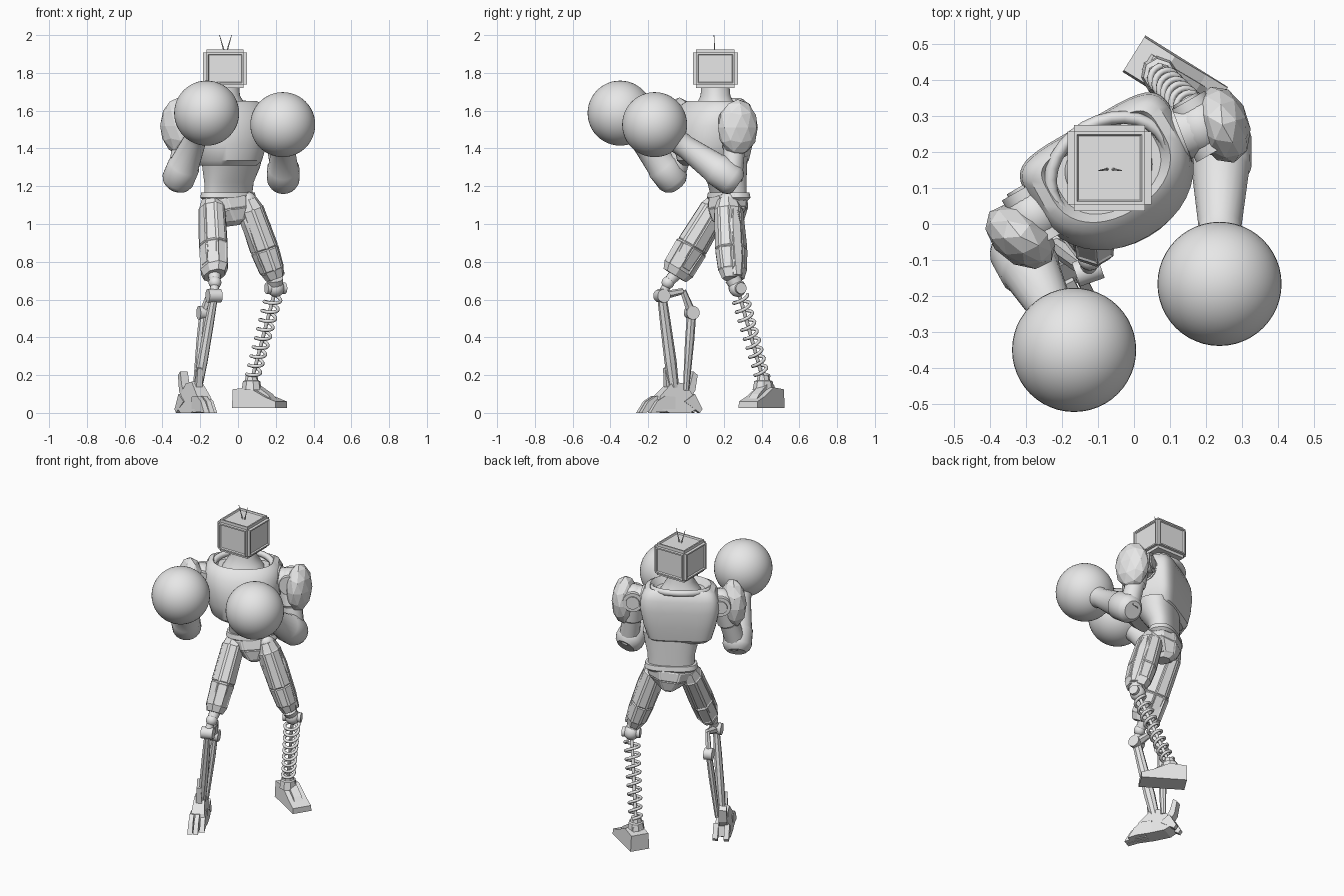
import bpy, bmesh, math
from mathutils import Matrix, Vector as V

if "Cube" in bpy.data.objects:
    bpy.data.objects.remove(bpy.data.objects["Cube"], do_unlink=True)

GREY = (0.8, 0.8, 0.8, 1)
metal = bpy.data.materials.new("light grey metal")
metal.use_nodes = True
metal.diffuse_color = GREY
metal.node_tree.nodes["Principled BSDF"].inputs["Base Color"].default_value = GREY

YAW = math.radians(30)


def place(x, y, z, yaw=YAW):
    return Matrix.Translation((x, y, z)) @ Matrix.Rotation(yaw, 4, 'Z')


def finish(name, bm, smooth=None):
    bmesh.ops.recalc_face_normals(bm, faces=bm.faces[:])
    me = bpy.data.meshes.new(name)
    bm.to_mesh(me)
    bm.free()
    me.materials.append(metal)
    ob = bpy.data.objects.new(name, me)
    bpy.context.collection.objects.link(ob)
    if smooth:
        bpy.ops.object.select_all(action='DESELECT')
        ob.select_set(True)
        bpy.context.view_layer.objects.active = ob
        bpy.ops.object.shade_smooth_by_angle(angle=math.radians(smooth))
    return ob


def loft(name, rings, smooth=None, panel=0):
    bm = bmesh.new()
    rows = [[bm.verts.new(p) for p in r] for r in rings]
    n = len(rows[0])
    sides = []
    for lo, hi in zip(rows, rows[1:]):
        for i in range(n):
            j = (i + 1) % n
            sides.append(bm.faces.new((lo[i], lo[j], hi[j], hi[i])))
    bm.faces.new(rows[0][::-1])
    bm.faces.new(rows[-1])
    bmesh.ops.recalc_face_normals(bm, faces=bm.faces[:])
    if panel:
        big = [f for f in sides if f.calc_area() > 0.004]
        bmesh.ops.inset_individual(bm, faces=big, thickness=0.009, depth=panel)
    return finish(name, bm, smooth)


def limb(name, a, b, profile, n=8, smooth=None, panel=0, facing=(0.5, -0.87, 0)):
    """Tapered tube from a to b; profile rows are (t, half width, half depth)."""
    a, b = V(a), V(b)
    axis = (b - a).normalized()
    side = V(facing).cross(axis).normalized()
    front = axis.cross(side)
    rings = []
    for t, w, d in profile:
        c = a.lerp(b, t)
        angs = [(i + 0.5) * math.tau / n for i in range(n)]
        rings.append([c + side * w * math.cos(g) + front * d * math.sin(g) for g in angs])
    return loft(name, rings, smooth, panel)


def rod(name, a, b, r, r2=None, n=12):
    r2 = r2 or r
    return limb(name, a, b, [(0, r, r), (1, r2, r2)], n, 40)


def ball(name, c, r, seg=24):
    bm = bmesh.new()
    bmesh.ops.create_uvsphere(bm, u_segments=seg, v_segments=seg // 2, radius=r)
    bm.transform(Matrix.Translation(c))
    return finish(name, bm, 60)


def slab(name, outline, width, m, tip=1.0):
    """Side outline (forward, up) given a width; the top may narrow by tip."""
    top = max(z for _, z in outline)
    rings = []
    for s in (-0.5, 0.5):
        rings.append([m @ V((s * width * (1 + (tip - 1) * z / top), -p, z)) for p, z in outline])
    return loft(name, rings)


def body(name, m, rows, smooth=35, back_pow=0.6):
    """Stacked rounded sections: (height, shift, half width, front depth, back depth)."""
    rings = []
    for z, shift, w, front, back in rows:
        ring = []
        for i in range(40):
            c, s = math.cos(i * math.tau / 40), math.sin(i * math.tau / 40)
            e = back_pow if s > 0 else 0.92
            x = math.copysign(abs(c) ** e, c) * w
            y = math.copysign(abs(s) ** e, s) * (back if s > 0 else front)
            ring.append(m @ V((x, y + shift, z)))
        rings.append(ring)
    return loft(name, rings, smooth)


# Head: bevelled box with shallow sunken screens on four sides and the lid
bm = bmesh.new()
bmesh.ops.create_cube(bm, size=1, matrix=Matrix.Diagonal((0.232, 0.238, 0.204, 1)))
bmesh.ops.bevel(bm, geom=bm.edges[:], offset=0.018, segments=2, affect='EDGES')
walls = [f for f in bm.faces if f.calc_area() > 0.02 and f.normal.z > -0.5]
bmesh.ops.inset_individual(bm, faces=walls, thickness=0.012, depth=0)
bmesh.ops.inset_individual(bm, faces=walls, thickness=0.006, depth=-0.008)
bm.transform(Matrix.Translation((-0.068, 0.155, 1.823)))
finish("head", bm)
for s in (-1, 1):
    rod("antenna", (-0.066 + 0.006 * s, 0.152, 1.91), (-0.066 + 0.032 * s, 0.148, 2.0), 0.004, 0.0015, 6)

# Torso
chest_at = place(-0.07, 0.155, 0)
body("neck", chest_at, [(1.58, 0, 0.14, 0.12, 0.11), (1.64, 0, 0.105, 0.09, 0.09),
                        (1.68, 0, 0.08, 0.075, 0.075), (1.74, 0, 0.075, 0.07, 0.07)], 50, 0.85)
body("chest", chest_at, [(1.31, 0, 0.165, 0.17, 0.1), (1.335, 0, 0.19, 0.2, 0.125),
                         (1.42, 0, 0.215, 0.22, 0.138), (1.52, 0, 0.235, 0.218, 0.143),
                         (1.59, 0, 0.23, 0.19, 0.138), (1.635, 0, 0.207, 0.158, 0.122),
                         (1.65, 0, 0.178, 0.135, 0.108), (1.61, 0, 0.15, 0.115, 0.09)], 35, 0.4)
bm = bmesh.new()
major, minor = 28, 8
grid = []
for i in range(major):
    g = i * math.tau / major
    grid.append([bm.verts.new(((0.175 + 0.018 * math.cos(h)) * math.cos(g),
                               (0.14 + 0.018 * math.cos(h)) * math.sin(g),
                               0.02 * math.sin(h) + 0.025 * math.sin(g)))
                 for h in (j * math.tau / minor for j in range(minor))])
for i in range(major):
    p, q = grid[i], grid[(i + 1) % major]
    for j in range(minor):
        k = (j + 1) % minor
        bm.faces.new((p[j], q[j], q[k], p[k]))
bm.transform(chest_at @ Matrix.Translation((0, -0.01, 1.622)))
finish("collar", bm, 50)

waist_at = place(-0.05, 0.222, 0)
body("abdomen", waist_at, [(1.16, 0, 0.138, 0.07, 0.07), (1.22, -0.005, 0.14, 0.085, 0.075),
                           (1.3, -0.025, 0.16, 0.12, 0.095), (1.36, -0.03, 0.17, 0.14, 0.1)], 40, 0.8)
body("belt", waist_at, [(1.125, 0, 0.14, 0.075, 0.075), (1.14, 0, 0.157, 0.085, 0.085),
                        (1.168, 0, 0.152, 0.08, 0.08)], 25, 0.7)
limb("pelvis", (-0.05, 0.222, 1.14), (-0.03, 0.222, 0.99),
     [(0, 0.155, 0.088), (0.4, 0.13, 0.098), (0.85, 0.06, 0.085), (1, 0.04, 0.05)], 8, panel=0.004)

# Arms: pauldron, joints, upper arm, forearm cuff and round glove
ARMS = {
    "right": dict(root=(-0.21, 0.06, 1.54), shoulder=(-0.275, 0.025, 1.54), pad=(-0.315, -0.035, 1.52),
                  elbow=(-0.318, -0.07, 1.235), glove=(-0.166, -0.349, 1.587), yaw=0.9),
    "left": dict(root=(0.08, 0.23, 1.54), shoulder=(0.185, 0.27, 1.54), pad=(0.245, 0.275, 1.51),
                 elbow=(0.24, 0.24, 1.235), glove=(0.237, -0.166, 1.526), yaw=0.3),
}
for side, p in ARMS.items():
    ball(side + "_glove", p["glove"], 0.172, 48)
    limb(side + "_shoulder_mount", p["root"], p["shoulder"],
         [(0, 0.085, 0.085), (0.5, 0.085, 0.085), (0.5, 0.075, 0.075), (1, 0.075, 0.075)], 16, 40)
    ball(side + "_shoulder_ball", p["shoulder"], 0.08)
    c, back = V(p["shoulder"]), V((-0.5, 0.87, 0))
    rod(side + "_shoulder_axle", c - back * 0.08, c + back * 0.08, 0.06, n=20)
    rod(side + "_shoulder_cap", c + back * 0.075, c + back * 0.088, 0.04, n=16)
    bm = bmesh.new()
    bmesh.ops.create_icosphere(bm, subdivisions=2, radius=1)
    bm.transform(place(*p["pad"], p["yaw"]) @ Matrix.Diagonal((0.075, 0.11, 0.15, 1)))
    finish(side + "_shoulder_pad", bm)
    e, g = V(p["elbow"]), V(p["glove"])
    limb(side + "_upper_arm", c, e, [(0, 0.06, 0.06), (0.45, 0.068, 0.068), (0.5, 0.058, 0.058), (1, 0.06, 0.06)], 12, 30)
    limb(side + "_forearm", e, g, [(-0.09, 0.055, 0.055), (-0.05, 0.076, 0.076), (0.0, 0.086, 0.086),
                                   (0.2, 0.086, 0.086), (0.22, 0.08, 0.08), (0.6, 0.06, 0.06),
                                   (0.7, 0.064, 0.064), (0.8, 0.08, 0.08)], 20, 35)

# Thighs: faceted armour with long raised panels
r_hip, r_knee = V((-0.14, 0.175, 1.12)), V((-0.125, -0.055, 0.735))
l_hip, l_knee = V((0.05, 0.222, 1.12)), V((0.195, 0.25, 0.71))
for side, a, b in (("right", r_hip, r_knee), ("left", l_hip, l_knee)):
    ball(side + "_hip_ball", a, 0.05)
    limb(side + "_thigh", a, b, [(-0.02, 0.05, 0.058), (0.1, 0.066, 0.077), (0.62, 0.07, 0.087),
                                 (0.9, 0.06, 0.078), (1, 0.045, 0.062)], 8, panel=0.005)
limb("right_thigh_cuff", r_hip, r_knee, [(0.6, 0.06, 0.082), (0.64, 0.072, 0.096),
                                         (0.93, 0.068, 0.094), (1.02, 0.052, 0.075)], 8, panel=-0.004)
for s in (-1, 1):
    off = V((0.87, 0.5, 0)) * 0.062 * s
    limb("left_thigh_guard", l_hip + off, l_knee + off * 0.85,
         [(0.1, 0.012, 0.02), (0.3, 0.02, 0.045), (0.75, 0.018, 0.042), (0.95, 0.01, 0.025)], 6)

# Right lower leg: linked bars
knee, pivot = V((-0.122, -0.095, 0.69)), V((-0.127, -0.128, 0.62))
link, heel = V((-0.145, -0.015, 0.645)), V((-0.185, 0.03, 0.53))
ball("right_knee_ball", knee, 0.034)
rod("right_knee_stem", r_knee, knee, 0.035, 0.028)
rod("right_knee_post", knee, pivot, 0.024)
across = V((0.034, 0.012, 0))
rod("right_knee_pin", pivot - across, pivot + across, 0.036, n=16)
rod("right_heel_pin", heel - across * 0.7, heel + across * 0.7, 0.036, n=16)
limb("right_link_upper", pivot, link, [(0, 0.02, 0.03), (1, 0.016, 0.018)], 6)
limb("right_link_rear", link, heel, [(0, 0.014, 0.018), (1, 0.018, 0.026)], 6)
limb("right_shin", pivot, (-0.215, -0.062, 0.12),
     [(0, 0.02, 0.026), (0.3, 0.024, 0.03), (0.7, 0.026, 0.034), (1, 0.022, 0.028)], 8)
limb("right_calf", heel, (-0.225, 0.0, 0.12), [(0, 0.018, 0.026), (0.35, 0.02, 0.026), (1, 0.014, 0.017)], 8)

# Right foot: wedge body, close-set claws and heel plates
claw = place(-0.232, -0.055, 0, math.radians(27))
slab("right_foot_body", [(-0.1, 0.02), (-0.08, 0.1), (-0.04, 0.155), (0.03, 0.165), (0.11, 0.09),
                         (0.13, 0.03), (0.06, 0.0), (-0.06, 0.0)], 0.1, claw, 0.6)
for s in (-1, 0, 1):
    toe = claw @ Matrix.Translation((0.033 * s, -0.09 + 0.018 * (abs(s) + s), 0))
    slab("right_toe", [(-0.03, 0.0), (-0.03, 0.085), (0.03, 0.09), (0.08, 0.06), (0.12, 0.0),
                       (0.06, 0.006)], 0.03, toe, 0.85)
for s in (-1, 1):
    spur = claw @ Matrix.Translation((0.033 * s, 0.07, 0))
    slab("right_heel_spur", [(0.04, 0.06), (-0.05, 0.0), (-0.065, 0.02), (-0.02, 0.1)], 0.03, spur)
slab("right_heel_plate", [(-0.07, 0.06), (-0.11, 0.12), (-0.125, 0.2), (-0.1, 0.22), (-0.08, 0.15),
                          (-0.04, 0.08)], 0.055, claw @ Matrix.Translation((-0.01, 0, 0)), 0.8)
slab("right_shin_blade", [(0.03, 0.12), (0.06, 0.24), (0.068, 0.235), (0.06, 0.12)], 0.05, claw, 0.5)

# Left lower leg: knee joint, coil spring with a core
knee, foot = V((0.2, 0.273, 0.66)), V((0.072, 0.41, 0.17))
ball("left_knee_ball", knee, 0.046)
rod("left_knee_stem", l_knee, knee, 0.045, 0.035)
rod("left_knee_pin", knee - V((0.05, 0.02, 0)), knee + V((0.05, 0.02, 0)), 0.03, n=16)
rod("left_spring_core", knee, foot, 0.01, n=10)
axis = (foot - knee).normalized()
ux = V((1, 0, 0)).cross(axis).normalized()
uy = axis.cross(ux)
curve = bpy.data.curves.new("left_spring", 'CURVE')
curve.dimensions = '3D'
curve.bevel_depth = 0.009
curve.bevel_resolution = 2
curve.use_fill_caps = True
turns, steps = 9, 20
line = curve.splines.new('POLY')
line.points.add(turns * steps)
for i, pt in enumerate(line.points):
    t, g = i / (turns * steps), i * math.tau / steps
    r = 0.042 - 0.008 * t
    pt.co = (*(knee.lerp(foot, 0.09 + 0.88 * t) + ux * r * math.cos(g) + uy * r * math.sin(g)), 1)
curve.materials.append(metal)
spring = bpy.data.objects.new("left_spring", curve)
bpy.context.collection.objects.link(spring)
bpy.ops.object.select_all(action='DESELECT')
spring.select_set(True)
bpy.context.view_layer.objects.active = spring
bpy.ops.object.convert(target='MESH')

# Left foot: wedge shoe turned outward
shoe = place(0.0, 0.472, 0, math.radians(58))
slab("left_shoe", [(0.0, 0.025), (0.0, 0.125), (0.1, 0.135), (0.2, 0.085), (0.27, 0.06), (0.27, 0.025)],
     0.122, shoe, 0.88)
slab("left_shoe_ridge", [(0.03, 0.1), (0.05, 0.15), (0.11, 0.155), (0.2, 0.1), (0.23, 0.07)], 0.06, shoe, 0.8)
limb("left_ankle", foot + V((0, 0, 0.03)), foot - V((0, 0, 0.05)),
     [(0, 0.03, 0.03), (0.35, 0.036, 0.036), (0.4, 0.045, 0.05), (1, 0.052, 0.06)], 8)
